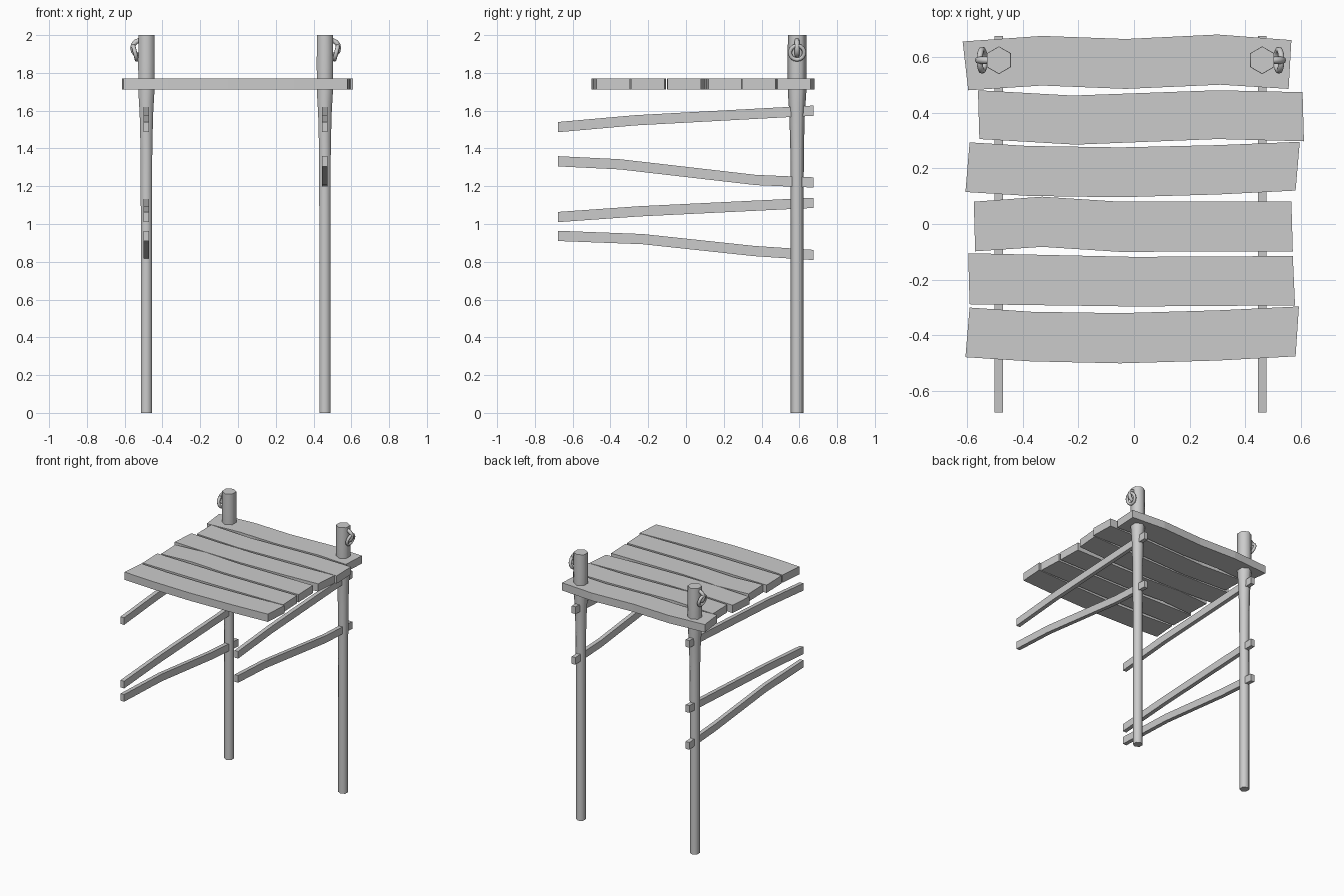
import bpy, bmesh
from math import sin, cos, pi, radians

if "Cube" in bpy.data.objects:
    bpy.data.objects.remove(bpy.data.objects["Cube"])

def make(name, verts, faces, smooth=None):
    me = bpy.data.meshes.new(name)
    me.from_pydata(verts, [], faces)
    bm = bmesh.new()
    bm.from_mesh(me)
    bmesh.ops.recalc_face_normals(bm, faces=bm.faces)
    bm.to_mesh(me)
    bm.free()
    ob = bpy.data.objects.new(name, me)
    bpy.context.collection.objects.link(ob)
    if smooth:
        bpy.context.view_layer.objects.active = ob
        ob.select_set(True)
        bpy.ops.object.shade_smooth_by_angle(angle=radians(smooth))
        ob.select_set(False)
    return ob

def loft(name, rings, smooth=None):
    # skin equal-sized cross-sections and cap both ends
    n = len(rings[0])
    verts = [v for r in rings for v in r]
    faces = [(i*n+j, i*n+(j+1) % n, (i+1)*n+(j+1) % n, (i+1)*n+j)
             for i in range(len(rings)-1) for j in range(n)]
    faces += [tuple(range(n)), tuple(range(len(verts)-n, len(verts)))]
    return make(name, verts, faces, smooth)

def torus(name, loc, rot, major, minor):
    bpy.ops.mesh.primitive_torus_add(location=loc, rotation=rot, major_radius=major,
        minor_radius=minor, major_segments=14, minor_segments=8)
    bpy.context.object.name = name
    bpy.ops.object.shade_smooth_by_angle(angle=radians(65))
    bpy.context.object.select_set(False)

# Deck planks: stations of (x at back edge, x at front edge, y back, y front)
planks = [
    [(-.615, -.595, .655, .48), (-.33, -.33, .675, .497), (-.03, -.03, .664, .485), (.3, .31, .68, .50), (.565, .555, .66, .485)],
    [(-.56, -.555, .48, .305), (-.22, -.21, .461, .285), (.3, .3, .48, .305), (.605, .61, .473, .297)],
    [(-.59, -.605, .293, .115), (-.38, -.38, .28, .101), (-.05, -.05, .275, .096), (.3, .3, .283, .106), (.595, .58, .295, .12)],
    [(-.575, -.57, .08, -.098), (-.33, -.33, .098, -.082), (-.05, -.05, .08, -.1), (.565, .57, .08, -.098)],
    [(-.595, -.59, -.105, -.288), (0, 0, -.118, -.296), (.57, .578, -.115, -.292)],
    [(-.59, -.605, -.3, -.478), (-.37, -.37, -.315, -.493), (-.05, -.05, -.32, -.5), (.3, .3, -.31, -.49), (.592, .58, -.296, -.475)],
]
for i, st in enumerate(planks):
    loft(f"deck_plank_{i+1}", [[(a, yb, 1.712), (b, yf, 1.712), (b, yf, 1.77), (a, yb, 1.77)]
                               for a, b, yb, yf in st])

# Side rails: bent bars running front to back, centreline (y, z)
top_rail = [(-.677, 1.513), (-.27, 1.549), (.675, 1.6)]
rails = [
    ("left_rail_top", -.485, top_rail),
    ("left_rail_middle", -.485, [(-.677, 1.037), (-.25, 1.067), (.675, 1.112)]),
    ("left_rail_bottom", -.485, [(-.677, .937), (-.23, .92), (.36, .857), (.675, .836)]),
    ("right_rail_top", .46, top_rail),
    ("right_rail_bottom", .46, [(-.677, 1.332), (-.35, 1.316), (.37, 1.233), (.675, 1.22)]),
]
for name, x, path in rails:
    w, h = .015, .027
    loft(name, [[(x-w, y, z-h), (x+w, y, z-h), (x+w, y, z+h), (x-w, y, z+h)] for y, z in path])

# Back posts with mooring staple and hanging ring
profile = [(0, .034), (1.0, .034), (1.4, .036), (1.58, .041), (1.7, .049), (1.85, .05), (2.0, .049)]
for side, x, s in (("left", -.485, -1), ("right", .46, 1)):
    loft(f"{side}_post", [[(x+r*sin(k*pi/3), .588+r*cos(k*pi/3), z) for k in range(6)]
                          for z, r in profile], 65)
    torus(f"{side}_staple", (x+s*.033, .588, 1.932), (pi/2, 0, 0), .04, .013)
    torus(f"{side}_ring", (x+s*.06, .588, 1.907), (0, pi/2+s*radians(14), 0), .038, .011)
